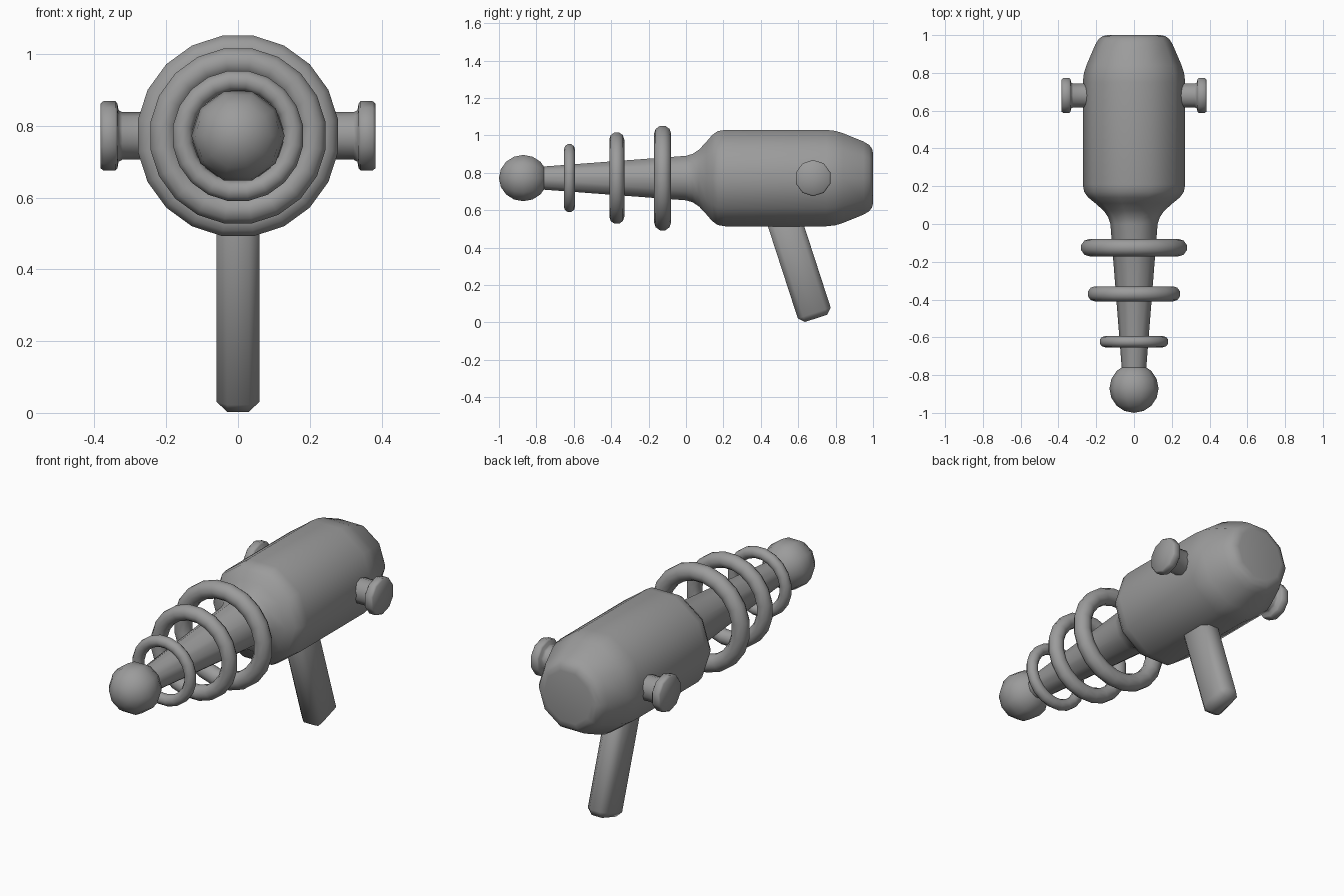
import bpy, bmesh
from math import sin, cos, pi, radians
from mathutils import Matrix, Vector

cube = bpy.data.objects.get("Cube")
if cube:
    bpy.data.objects.remove(cube, do_unlink=True)

AXIS_Z = 0.772

grey = bpy.data.materials.new("mid grey")
grey.use_nodes = True
colour = (0.33, 0.33, 0.33, 1)
grey.diffuse_color = colour
grey.node_tree.nodes["Principled BSDF"].inputs["Base Color"].default_value = colour


def finish(name, bm, smooth_angle=60):
    bmesh.ops.recalc_face_normals(bm, faces=bm.faces[:])
    mesh = bpy.data.meshes.new(name)
    bm.to_mesh(mesh)
    bm.free()
    mesh.materials.append(grey)
    obj = bpy.data.objects.new(name, mesh)
    bpy.context.collection.objects.link(obj)
    bpy.ops.object.select_all(action='DESELECT')
    obj.select_set(True)
    bpy.context.view_layer.objects.active = obj
    bpy.ops.object.shade_smooth_by_angle(angle=radians(smooth_angle))
    return obj


def lathe(name, profile, sides, origin, along, across, start=0.0, closed=False):
    """Spin (distance, radius) points around the 'along' direction."""
    along, across, origin = Vector(along), Vector(across), Vector(origin)
    third = along.cross(across)
    bm = bmesh.new()
    rows = []
    for t, r in profile:
        if r < 1e-5:
            rows.append([bm.verts.new(origin + along * t)] * sides)
            continue
        angles = [start + 2 * pi * i / sides for i in range(sides)]
        rows.append([bm.verts.new(origin + along * t + across * r * cos(a) + third * r * sin(a))
                     for a in angles])
    pairs = list(zip(rows, rows[1:]))
    if closed:
        pairs.append((rows[-1], rows[0]))
    for a, b in pairs:
        for i in range(sides):
            j = (i + 1) % sides
            corners = list(dict.fromkeys((a[i], a[j], b[j], b[i])))
            bm.faces.new(corners)
    return finish(name, bm)


centre, Y, X, Z = (0, 0, AXIS_Z), (0, 1, 0), (1, 0, 0), (0, 0, 1)

# Body and tapered barrel in one ten-sided turned shape
body = [(-0.8, 0), (-0.8, 0.062), (0, 0.125), (0.035, 0.136), (0.07, 0.16),
        (0.11, 0.205), (0.14, 0.242), (0.17, 0.264), (0.21, 0.271), (0.75, 0.271),
        (0.8, 0.265), (0.84, 0.252), (0.95, 0.205), (0.98, 0.186), (0.995, 0.165),
        (1.0, 0.14), (1.0, 0)]
lathe("body_and_barrel", body, 10, centre, Y, X)

# Ball at the muzzle
R, STEPS = 0.13, 8
ball = [(-0.87 - R * cos(pi * i / STEPS), R * sin(pi * i / STEPS)) for i in range(STEPS + 1)]
lathe("muzzle_ball", ball, 10, centre, Y, X)

# Floating rings around the barrel: position, outer radius, tube radius
rings = {"rear_ring": (-0.125, 0.285, 0.046),
         "middle_ring": (-0.37, 0.249, 0.04),
         "front_ring": (-0.623, 0.185, 0.03)}
for name, (y, outer, tube) in rings.items():
    section = [(y + tube * cos(2 * pi * i / 10), outer - tube + tube * sin(2 * pi * i / 10))
               for i in range(10)]
    lathe(name, section, 20, centre, Y, X, start=pi / 20, closed=True)

# Side knobs with flanged ends
knob = [(0.2, 0), (0.2, 0.066), (0.322, 0.066), (0.333, 0.072), (0.336, 0.09),
        (0.342, 0.097), (0.375, 0.097), (0.383, 0.09), (0.383, 0)]
for name, side in (("left_knob", 1), ("right_knob", -1)):
    lathe(name, knob, 10, (0, 0.68, AXIS_Z), (side, 0, 0), Z)

# Slanted grip with chamfered edges
bm = bmesh.new()
bmesh.ops.create_cube(bm, size=1)
bmesh.ops.scale(bm, vec=(0.12, 0.185, 0.66), verts=bm.verts)
bmesh.ops.translate(bm, vec=(0, 0, 0.33), verts=bm.verts)
bmesh.ops.bevel(bm, geom=bm.edges[:], offset=0.03, segments=1, affect='EDGES')
bmesh.ops.transform(bm, matrix=Matrix.Translation((0, 0.695, 0.022)) @ Matrix.Rotation(radians(18), 4, 'X'),
                    verts=bm.verts)
finish("grip", bm)
